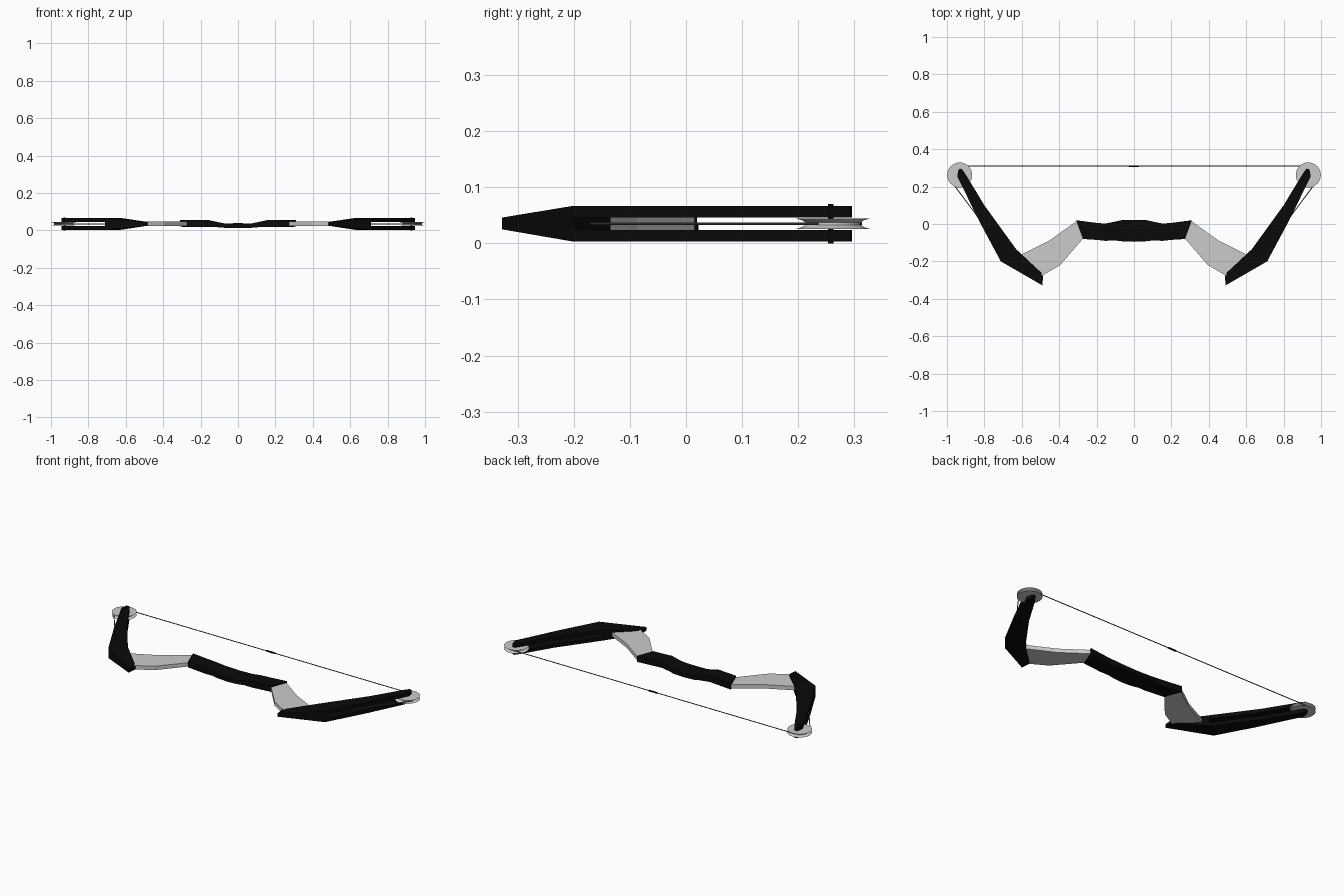
import bpy, bmesh, math
from mathutils import Vector

if "Cube" in bpy.data.objects:
    bpy.data.objects.remove(bpy.data.objects["Cube"])


def material(name, value):
    m = bpy.data.materials.new(name)
    m.diffuse_color = (value, value, value, 1)
    m.use_nodes = True
    m.node_tree.nodes["Principled BSDF"].inputs["Base Color"].default_value = m.diffuse_color
    return m


BLACK = material("matte black", 0.003)
SILVER = material("silver grey", 0.6)
CORD = material("cord grey", 0.12)
MID = 0.035  # height of the central plane


def finish(bm, name, mat, mirror=True, smooth=False):
    bmesh.ops.recalc_face_normals(bm, faces=bm.faces)
    me = bpy.data.meshes.new(name)
    bm.to_mesh(me)
    bm.free()
    ob = bpy.data.objects.new(name, me)
    bpy.context.collection.objects.link(ob)
    me.materials.append(mat)
    if mirror:
        ob.modifiers.new("mirror", 'MIRROR').use_mirror_merge = False
    if smooth:
        bpy.context.view_layer.objects.active = ob
        ob.select_set(True)
        bpy.ops.object.shade_smooth_by_angle(angle=math.radians(35))
        ob.select_set(False)
    return ob


def plate(name, outline, z0, z1, mat):
    """Flat outline in x, y extruded from z0 to z1."""
    bm = bmesh.new()
    f = bm.faces.new([bm.verts.new((x, y, z0)) for x, y in outline])
    r = bmesh.ops.extrude_face_region(bm, geom=[f])
    vs = [g for g in r["geom"] if isinstance(g, bmesh.types.BMVert)]
    bmesh.ops.translate(bm, verts=vs, vec=(0, 0, z1 - z0))
    return finish(bm, name, mat)


def loft(name, sections, mat, mirror=True):
    """Skin a list of equal-length point loops and cap both ends."""
    bm = bmesh.new()
    loops = [[bm.verts.new(p) for p in s] for s in sections]
    n = len(loops[0])
    for a, b in zip(loops, loops[1:]):
        for i in range(n):
            j = (i + 1) % n
            bm.faces.new((a[i], a[j], b[j], b[i]))
    bm.faces.new(loops[0])
    bm.faces.new(loops[-1])
    return finish(bm, name, mat, mirror)


def rod(name, a, b, radius, mat, mirror=True, sides=8):
    a, b = Vector(a), Vector(b)
    bm = bmesh.new()
    bmesh.ops.create_cone(bm, cap_ends=True, segments=sides, radius1=radius,
                          radius2=radius, depth=(b - a).length)
    bm.transform((b - a).to_track_quat('Z', 'Y').to_matrix().to_4x4())
    bmesh.ops.translate(bm, verts=bm.verts, vec=(a + b) / 2)
    return finish(bm, name, mat, mirror, True)


# Central grip: x, back y, front y, bottom z, top z, mirrored in x
half = [(0.0, 0.022, -0.095, 0.012, 0.034), (0.07, 0.02, -0.092, 0.014, 0.037),
        (0.10, 0.013, -0.088, 0.017, 0.043), (0.155, 0.002, -0.09, 0.018, 0.055),
        (0.20, 0.006, -0.085, 0.018, 0.055), (0.31, 0.02, -0.08, 0.02, 0.055)]
stations = [(-x, *r) for x, *r in half[:0:-1]] + half
grip = []
for x, yb, yf, z0, z1 in stations:
    # The ends of the grip are slanted inward towards the front
    xf = x * 0.88 if abs(x) > 0.3 else x
    grip.append([(x, yb, z0), (xf, yf, z0), (xf, yf, z1), (x, yb, z1)])
loft("grip", grip, BLACK, mirror=False)

# Grey riser arms between the grip and the limbs
plate("riser_arm", [(0.27, -0.075), (0.395, -0.22), (0.49, -0.275),
                    (0.60, -0.19), (0.63, -0.165), (0.605, -0.165),
                    (0.45, -0.087), (0.305, 0.017)], 0.024, 0.047, SILVER)

# Solid tapered limb pocket
loft("limb_pocket", [
    [(0.49, -0.328, 0.025), (0.485, -0.27, 0.025),
     (0.485, -0.27, 0.046), (0.49, -0.328, 0.046)],
    [(0.712, -0.2, 0.003), (0.63, -0.135, 0.003),
     (0.63, -0.135, 0.067), (0.712, -0.2, 0.067)]], BLACK)

# Forked limb: two parallel plates with the wheel between them
blade = [(0.712, -0.2), (0.828, 0.016), (0.945, 0.255), (0.938, 0.292),
         (0.922, 0.296), (0.90, 0.265), (0.80, 0.10), (0.63, -0.135)]
plate("limb_lower", blade, 0.003, 0.024, BLACK)
plate("limb_upper", blade, 0.046, 0.067, BLACK)

# Grooved wheels
CX, CY, R = 0.932, 0.262, 0.067
SEG = 32
profile = [(R, 0.0255), (R - 0.011, 0.0285), (R - 0.018, 0.0325),
           (R - 0.018, 0.0375), (R - 0.011, 0.0415), (R, 0.0445)]
bm = bmesh.new()
rings = [[bm.verts.new((CX + r * math.cos(math.tau * i / SEG),
                        CY + r * math.sin(math.tau * i / SEG), z))
          for i in range(SEG)] for r, z in profile]
for a, b in zip(rings, rings[1:]):
    for i in range(SEG):
        j = (i + 1) % SEG
        bm.faces.new((a[i], a[j], b[j], b[i]))
bm.faces.new(rings[0])
bm.faces.new(rings[-1])
finish(bm, "wheel", SILVER, smooth=True)

# Axles
rod("axle", (0.928, 0.258, 0.0), (0.928, 0.258, 0.07), 0.005, BLACK, sides=12)

# Bowstring, centre serving and side cables
rod("bowstring", (-CX, 0.309, MID), (CX, 0.309, MID), 0.0025, CORD, mirror=False)
rod("string_serving", (-0.027, 0.309, MID), (0.027, 0.309, MID), 0.005, BLACK, mirror=False)
rod("side_cable", (0.982, 0.235, MID), (0.68, -0.17, MID), 0.0025, CORD)
